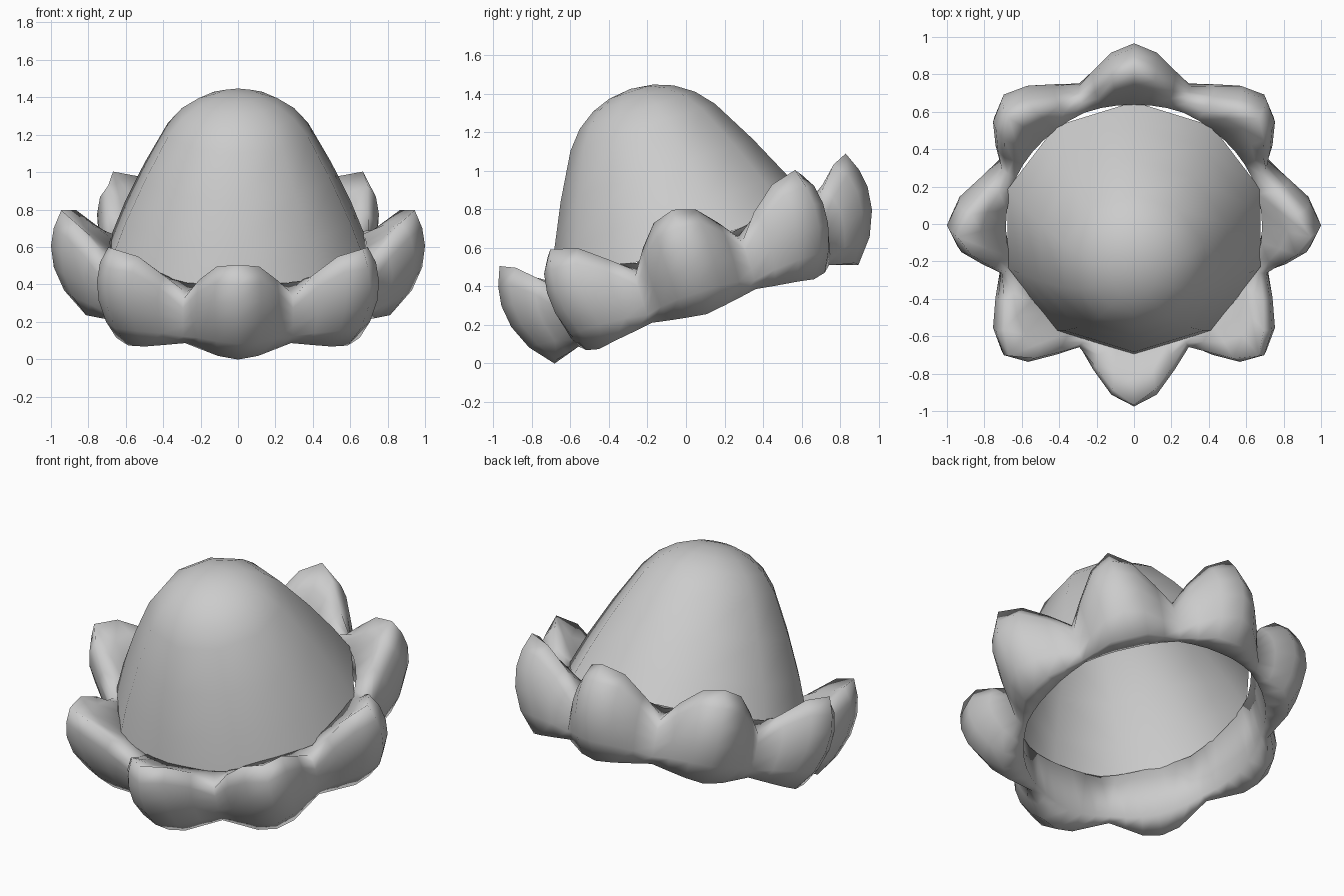
import bpy, bmesh
from math import sin, cos, pi, radians
from mathutils import Matrix

if "Cube" in bpy.data.objects:
    bpy.data.objects.remove(bpy.data.objects["Cube"])

# shared tilted frame of the whole flower
FRAME = Matrix.Translation((0, 0.017, 0.53)) @ Matrix.Rotation(radians(18), 4, 'X')


def lathe(name, sides, profile_at, cap_apex=None, closed=False, shift=0, angle=60):
    """Loft a (radius, height) profile around the axis; it may vary per side."""
    bm = bmesh.new()
    cols = []
    for i in range(sides):
        a = 2 * pi * i / sides - pi / 2
        cols.append([bm.verts.new((r * cos(a), r * sin(a) + shift, h)) for r, h in profile_at(i)])
    apex = bm.verts.new((0, shift, cap_apex)) if cap_apex is not None else None
    for i in range(sides):
        c, d = cols[i], cols[(i + 1) % sides]
        n = len(c)
        for j in range(n if closed else n - 1):
            k = (j + 1) % n
            bm.faces.new((c[j], d[j], d[k], c[k]))
        if apex:
            bm.faces.new((c[-1], d[-1], apex))
    bm.transform(FRAME)
    me = bpy.data.meshes.new(name)
    bm.to_mesh(me)
    bm.free()
    ob = bpy.data.objects.new(name, me)
    bpy.context.collection.objects.link(ob)
    bpy.ops.object.select_all(action='DESELECT')
    ob.select_set(True)
    bpy.context.view_layer.objects.active = ob
    bpy.ops.object.shade_smooth_by_angle(angle=radians(angle))
    return ob


# central dome, open underneath
dome_profile = [(.71, .08), (.635, .27), (.525, .50), (.395, .735),
                (.315, .828), (.22, .893), (.12, .93)]
lathe("dome", 10, lambda i: dome_profile, cap_apex=.945, shift=-.015)

# petal cross-sections from the petal centre (0) to the valley between petals (3):
# underside, outer bulge, rim, then the inner slope down to the dome
petal = [
    [(.70, -.25), (.83, -.29), (.93, -.17), (.985, -.04), (1.0, .08), (.985, .18), (.945, .28),
     (.82, .185), (.685, .10)],
    [(.70, -.245), (.82, -.275), (.89, -.17), (.94, -.04), (.95, .07), (.93, .17), (.875, .245),
     (.79, .165), (.685, .095)],
    [(.70, -.24), (.77, -.26), (.82, -.18), (.85, -.07), (.855, .01), (.84, .08), (.80, .14),
     (.745, .105), (.685, .085)],
    [(.70, -.23), (.74, -.245), (.765, -.2), (.77, -.14), (.77, -.09), (.77, -.04), (.765, .01),
     (.73, .04), (.685, .075)],
]
# ring of eight petals, six segments each
lathe("petal_ring", 48, lambda i: petal[min(i % 6, 6 - i % 6)], closed=True, angle=180)
